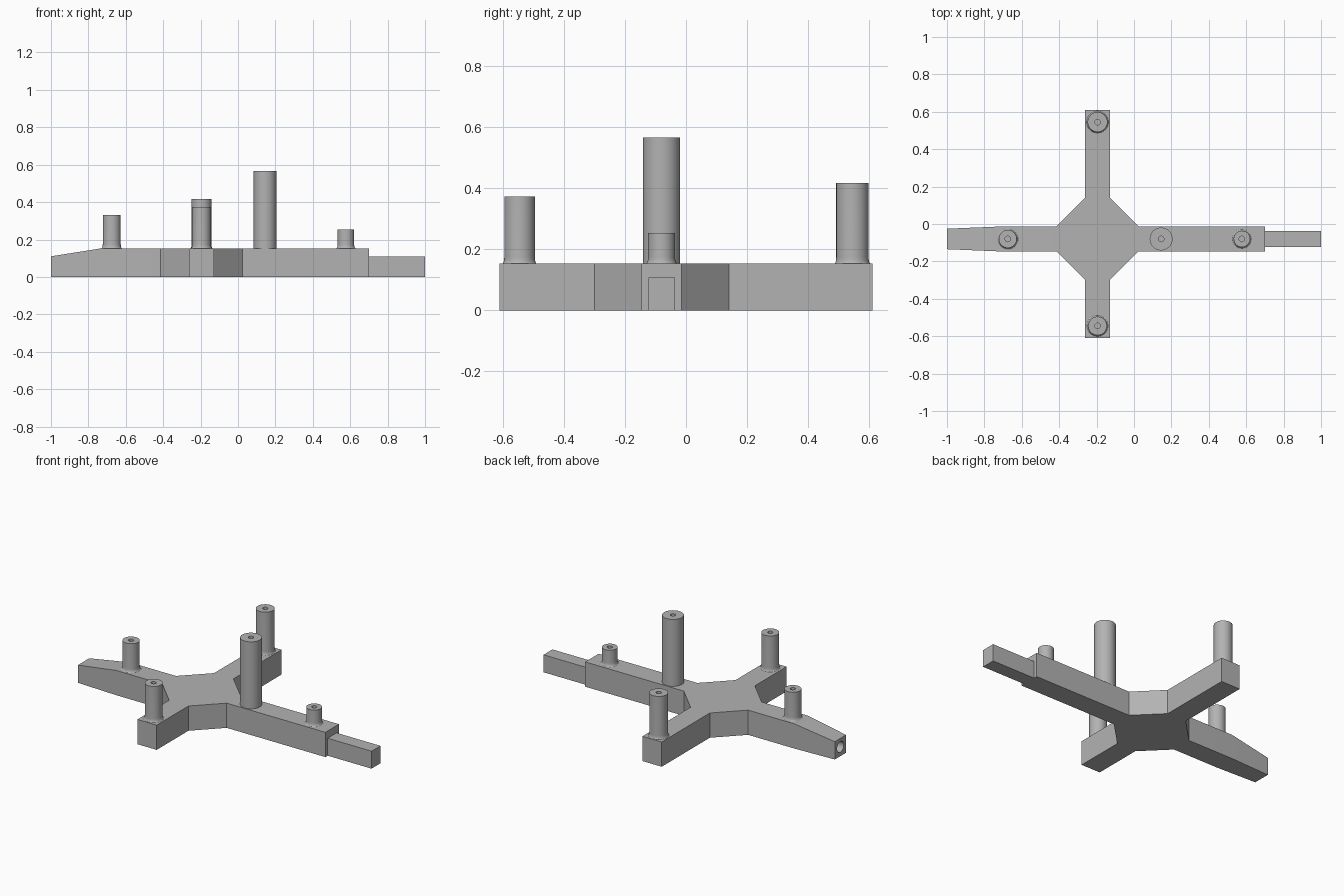
import bpy, bmesh, math
from mathutils import Vector, Matrix

cube = bpy.data.objects.get("Cube")
if cube:
    bpy.data.objects.remove(cube, do_unlink=True)

grey = bpy.data.materials.new("plain grey")
grey.use_nodes = True
grey.diffuse_color = (0.45, 0.45, 0.45, 1)
grey.node_tree.nodes["Principled BSDF"].inputs["Base Color"].default_value = grey.diffuse_color

CX, CY = -0.195, -0.08      # centre of the cross
HALF, WEB = 0.066, 0.22     # arm half width, reach of the diagonal webs
TOP = 0.153
ARM = 0.61


def add_object(name, bm):
    bmesh.ops.recalc_face_normals(bm, faces=bm.faces)
    mesh = bpy.data.meshes.new(name)
    bm.to_mesh(mesh)
    bm.free()
    mesh.materials.append(grey)
    obj = bpy.data.objects.new(name, mesh)
    bpy.context.collection.objects.link(obj)
    return obj


def activate(obj):
    bpy.ops.object.select_all(action='DESELECT')
    obj.select_set(True)
    bpy.context.view_layer.objects.active = obj


def smooth(obj):
    activate(obj)
    bpy.ops.object.shade_smooth_by_angle(angle=math.radians(35))


def cross_body():
    # Outline of the cross with webbed corners, raised to full height
    left, right = -0.73, 0.70
    outline = [(right, CY - HALF), (right, CY + HALF),
               (CX + WEB, CY + HALF), (CX + HALF, CY + WEB),
               (CX + HALF, ARM), (CX - HALF, ARM),
               (CX - HALF, CY + WEB), (CX - WEB, CY + HALF),
               (left, CY + HALF), (left, CY - HALF),
               (CX - WEB, CY - HALF), (CX - HALF, CY - WEB),
               (CX - HALF, -ARM), (CX + HALF, -ARM),
               (CX + HALF, CY - WEB), (CX + WEB, CY - HALF)]
    bm = bmesh.new()
    base = bm.faces.new([bm.verts.new((x, y, 0)) for x, y in outline])
    raised = bmesh.ops.extrude_face_region(bm, geom=[base], use_keep_orig=True)
    bmesh.ops.translate(bm, vec=(0, 0, TOP),
                        verts=[v for v in raised["geom"] if isinstance(v, bmesh.types.BMVert)])
    # Tapered nose pulled from the end face
    end = min(bm.faces, key=lambda f: f.calc_center_median().x)
    nose = bmesh.ops.extrude_face_region(bm, geom=[end])
    bmesh.ops.delete(bm, geom=[end], context='FACES_ONLY')
    for v in nose["geom"]:
        if isinstance(v, bmesh.types.BMVert):
            v.co.x = -1
            v.co.y = CY + (v.co.y - CY) * 0.83
            v.co.z *= 0.72
    return add_object("cross_body", bm)


def nose_bore(body):
    # Round blind hole in the nose end
    bm = bmesh.new()
    bmesh.ops.create_cone(bm, cap_ends=True, segments=32, radius1=0.033, radius2=0.033, depth=0.3,
                          matrix=Matrix.Translation((-1, CY, 0.057)) @ Matrix.Rotation(math.pi / 2, 4, 'Y'))
    cutter = add_object("bore_cutter", bm)
    cutter.hide_render = True
    activate(body)
    cut = body.modifiers.new("bore", 'BOOLEAN')
    cut.operation = 'DIFFERENCE'
    cut.solver = 'EXACT'
    cut.object = cutter
    bpy.ops.object.modifier_apply(modifier=cut.name)
    bpy.data.objects.remove(cutter, do_unlink=True)


def peg(name, x, y, radius, top, flare):
    # Turned peg: flared foot, straight shaft and a blind hole in the top
    profile = []
    if flare:
        for i in range(6):
            a = math.pi / 2 * i / 5
            profile.append((radius + flare * (1 - math.sin(a)), TOP + 0.022 * (1 - math.cos(a))))
    else:
        profile.append((radius, TOP))
    profile += [(radius, top), (0.015, top), (0.015, top - 0.08), (0, top - 0.08)]
    bm = bmesh.new()
    verts = [bm.verts.new((x + r, y, z)) for r, z in profile]
    edges = [bm.edges.new(pair) for pair in zip(verts, verts[1:])]
    bmesh.ops.spin(bm, geom=verts + edges, cent=(x, y, 0), axis=(0, 0, 1),
                   angle=math.tau, steps=40, use_merge=True)
    bmesh.ops.remove_doubles(bm, verts=bm.verts, dist=0.0001)
    smooth(add_object(name, bm))


body = cross_body()
nose_bore(body)
smooth(body)

# Narrow tongue at the far end
bm = bmesh.new()
bmesh.ops.create_cube(bm, size=1)
bmesh.ops.scale(bm, vec=(0.32, 0.087, 0.108), verts=bm.verts)
bmesh.ops.translate(bm, vec=(0.84, CY, 0.054), verts=bm.verts)
add_object("tongue", bm)

peg("nose_peg", -0.675, CY, 0.048, 0.33, 0.008)
peg("front_peg", CX, -0.545, 0.05, 0.373, 0.007)
peg("back_peg", CX, 0.545, 0.053, 0.417, 0.006)
peg("tall_peg", 0.145, CY, 0.061, 0.567, 0)
peg("tongue_peg", 0.577, CY, 0.044, 0.253, 0.008)
